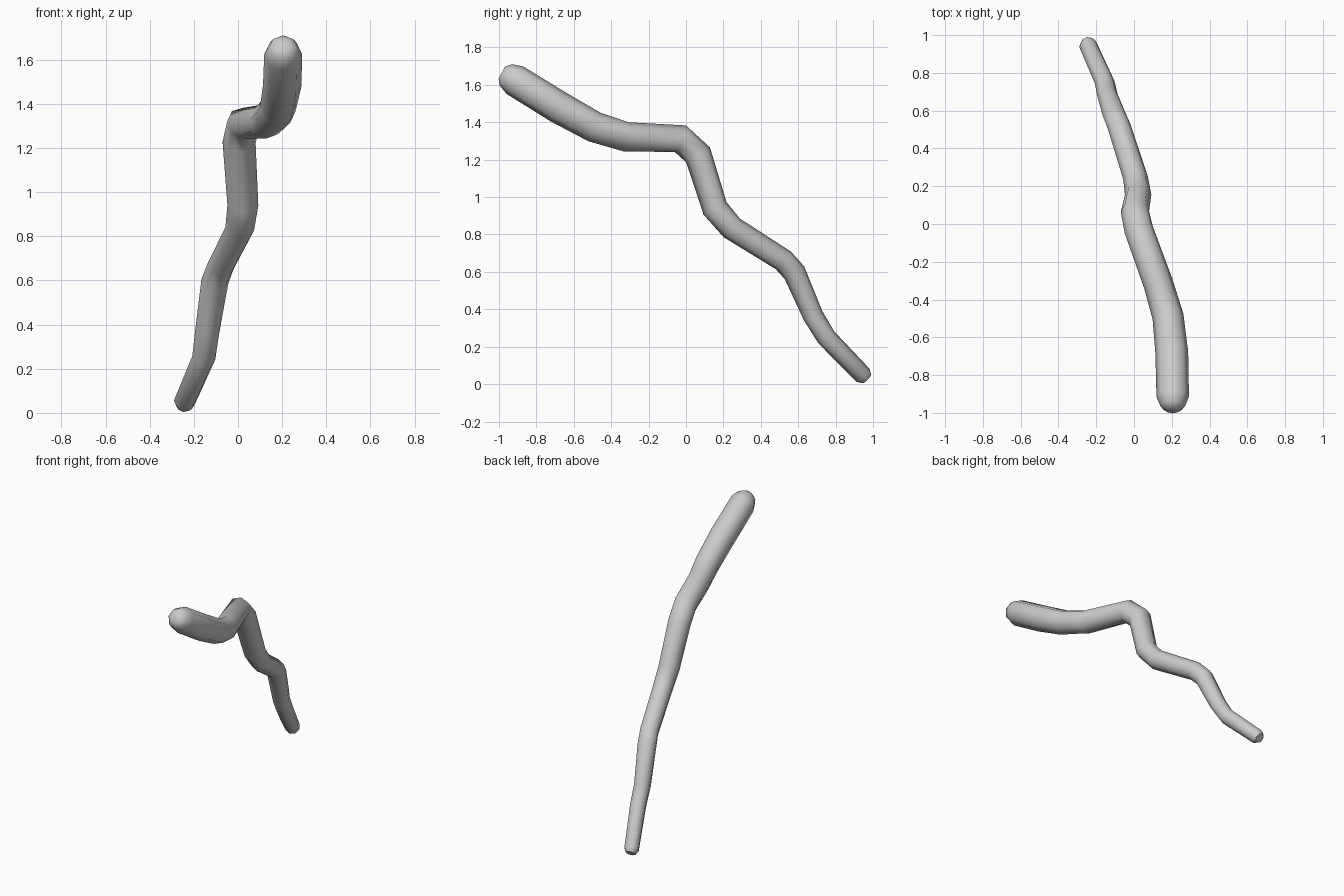
import bpy, bmesh, math
from mathutils import Vector

if "Cube" in bpy.data.objects:
    bpy.data.objects.remove(bpy.data.objects["Cube"])

SIDES = 8

# centre line of the branch: x, y, z, radius (thick end first)
PATH = [
    (0.205, -0.985, 1.665, 0.036),
    (0.205, -0.963, 1.653, 0.066),
    (0.205, -0.915, 1.625, 0.086),
    (0.200, -0.680, 1.480, 0.087),
    (0.180, -0.490, 1.375, 0.083),
    (0.130, -0.320, 1.322, 0.079),
    (0.025, -0.030, 1.312, 0.077),
    (0.005, 0.065, 1.225, 0.075),
    (0.022, 0.155, 0.940, 0.070),
    (0.008, 0.245, 0.835, 0.066),
    (-0.080, 0.520, 0.662, 0.062),
    (-0.105, 0.580, 0.595, 0.062),
    (-0.140, 0.680, 0.365, 0.055),
    (-0.155, 0.750, 0.250, 0.053),
    (-0.243, 0.947, 0.047, 0.049),
    (-0.248, 0.967, 0.027, 0.032),
]

bm = bmesh.new()
points = [Vector(p[:3]) for p in PATH]
rings = []
for i, (p, row) in enumerate(zip(points, PATH)):
    # ring plane halves the angle between neighbouring segments
    a = (p - points[max(i - 1, 0)]).normalized()
    b = (points[min(i + 1, len(points) - 1)] - p).normalized()
    t = (a + b).normalized()
    side = (Vector((1, 0, 0)) - t * t.x).normalized()
    up = side.cross(t)
    ring = []
    for k in range(SIDES):
        ang = 2 * math.pi * k / SIDES
        ring.append(bm.verts.new(p + row[3] * (side * math.cos(ang) + up * math.sin(ang))))
    rings.append(ring)

# skin and end caps
for r0, r1 in zip(rings, rings[1:]):
    for k in range(SIDES):
        n = (k + 1) % SIDES
        bm.faces.new((r0[k], r0[n], r1[n], r1[k]))
bm.faces.new(rings[0])
bm.faces.new(rings[-1])
bmesh.ops.recalc_face_normals(bm, faces=bm.faces)

mesh = bpy.data.meshes.new("branch")
bm.to_mesh(mesh)
bm.free()
branch = bpy.data.objects.new("branch", mesh)
bpy.context.collection.objects.link(branch)
bpy.context.view_layer.objects.active = branch
branch.select_set(True)
bpy.ops.object.shade_smooth_by_angle(angle=math.radians(50))
